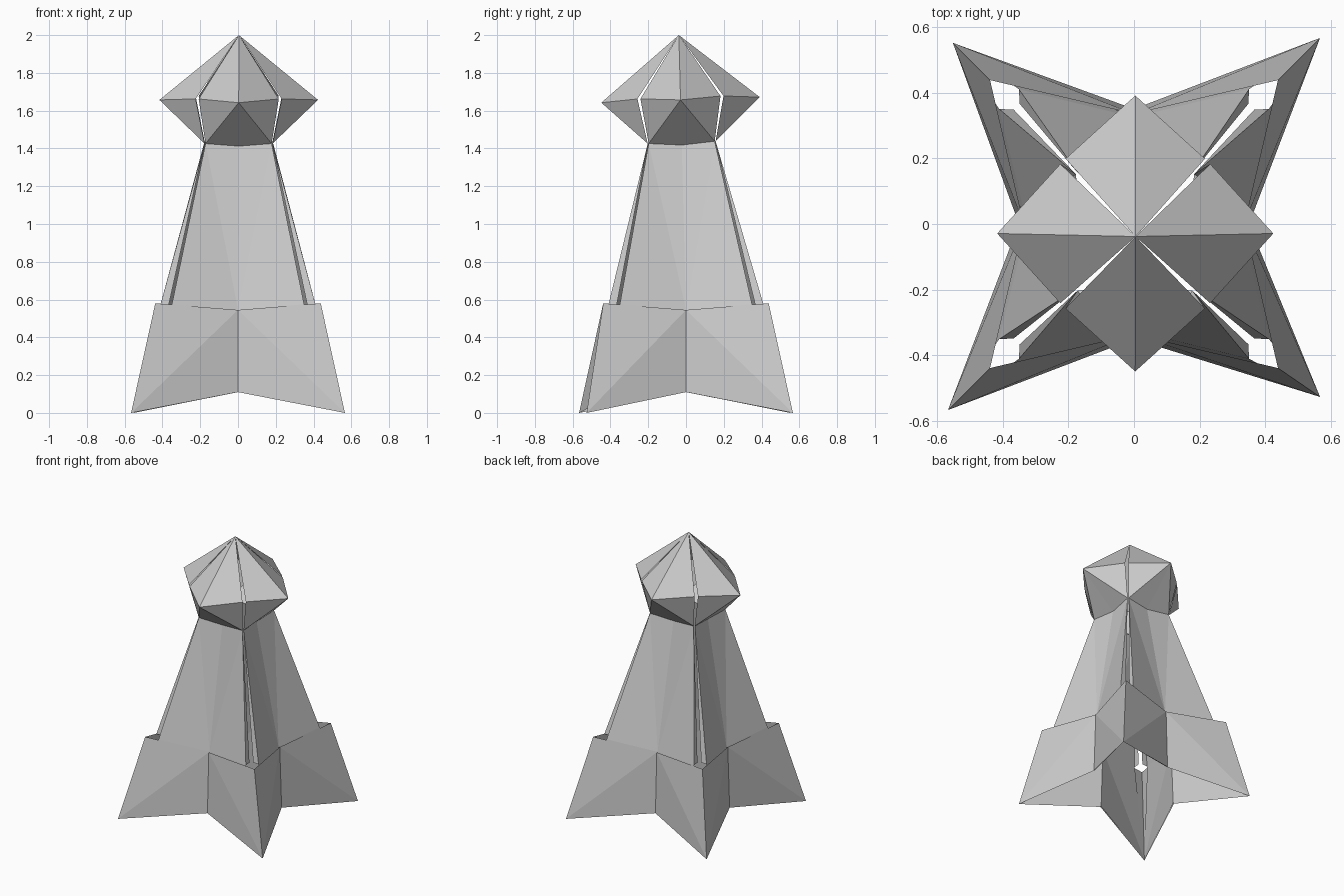
import bpy, bmesh
from mathutils import Vector, Matrix
from math import pi

if "Cube" in bpy.data.objects:
    bpy.data.objects.remove(bpy.data.objects["Cube"])


def settle(p):
    """Slight lean of the folded paper: the head sits a little forward and tilted."""
    x, y, z = p
    if z > 1.2:
        z += 0.035 * y
    lean = max(0.0, (z - 0.57) / 1.43)
    y -= 0.038 * lean
    x += 0.005 * lean
    if z < 0.02 and x > 0.4 and y < -0.4:
        y += 0.04
    if z < 0.02 and x < -0.4 and y > 0.4:
        x += 0.015
        y -= 0.015
    return (x, y, z)


def folded_part(name, pts, faces):
    """Mirror half a front panel across x, then repeat it on all four sides."""
    for side, k in (("front", 0), ("right", 1), ("back", 2), ("left", 3)):
        rot = Matrix.Rotation(k * pi / 2, 3, 'Z')
        bm = bmesh.new()
        for s in (1, -1):
            vs = {key: bm.verts.new(settle(rot @ Vector((x * s, y, z))))
                  for key, (x, y, z) in pts.items()}
            for f in faces:
                order = f if s == 1 else f[::-1]
                bm.faces.new([vs[c] for c in order])
        bmesh.ops.remove_doubles(bm, verts=bm.verts, dist=0.0005)
        me = bpy.data.meshes.new(name)
        bm.to_mesh(me)
        bm.free()
        bpy.context.collection.objects.link(
            bpy.data.objects.new(side + "_" + name, me))


# Faceted head: apex, front point, diagonal point, neck corner, neck middle
folded_part("head_facets", {
    "A": (0, 0, 2.0), "F": (0, -0.42, 1.657), "D": (0.212, -0.228, 1.67),
    "C": (0.175, -0.18, 1.432), "N": (0, -0.162, 1.418)},
    ["AFD", "FCD", "FNC"])

# Tapering body with a central valley fold and inward tabs along the slits
folded_part("body_panel", {
    "N": (0, -0.162, 1.418), "C": (0.175, -0.18, 1.432),
    "V": (0, -0.325, 0.545), "E": (0.35, -0.41, 0.575),
    "T": (0.348, -0.366, 0.575)},
    ["NVC", "VEC", "CET"])

# Inner layer of the hem, continuing the body down to the foot points
folded_part("hem_lining", {
    "V": (0, -0.325, 0.545), "E": (0.35, -0.41, 0.575),
    "B": (0.56, -0.56, 0.004), "L": (0, -0.343, 0.112)},
    ["VBE", "VLB"])

# Outer skirt folded up from the star-shaped foot
folded_part("skirt_panel", {
    "V": (0, -0.335, 0.545), "R": (0.438, -0.438, 0.58),
    "B": (0.566, -0.566, 0.0), "L": (0, -0.35, 0.11)},
    ["VBR", "VLB"])
